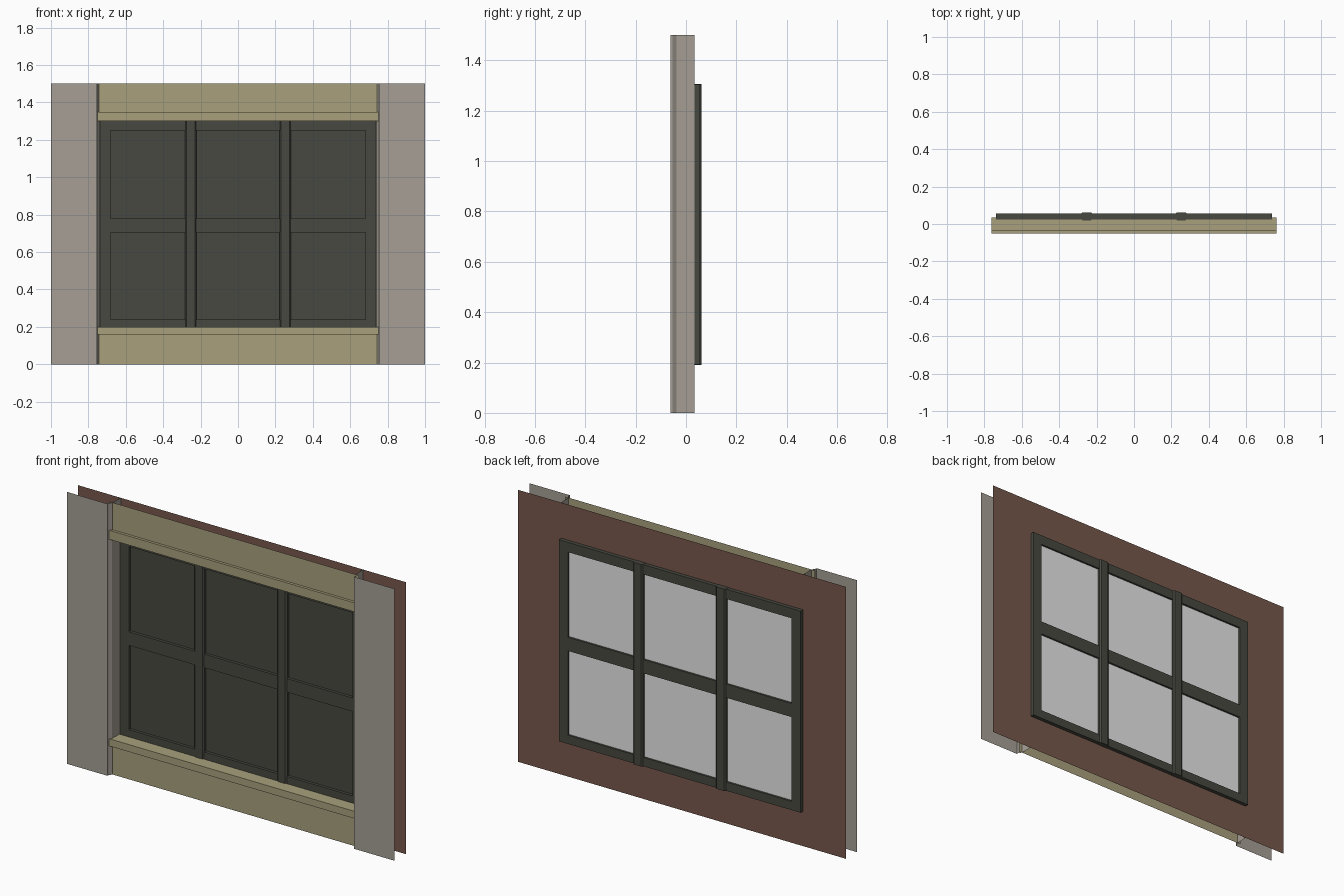
import bpy, bmesh
from mathutils import Vector

if "Cube" in bpy.data.objects:
    bpy.data.objects.remove(bpy.data.objects["Cube"])


def material(name, rgb):
    m = bpy.data.materials.new(name)
    lin = [(c / 255 / 12.92) if c < 10 else ((c / 255 + 0.055) / 1.055) ** 2.4 for c in rgb]
    m.diffuse_color = (*lin, 1)
    m.use_nodes = True
    m.node_tree.nodes["Principled BSDF"].inputs["Base Color"].default_value = m.diffuse_color
    return m


GREY = material("grey_plaster", (166, 159, 149))
CREAM = material("cream_trim", (168, 160, 124))
DARK = material("dark_frame", (72, 72, 65))
BROWN = material("brown_wall", (119, 88, 77))
GLASS = material("pale_glass", (232, 232, 232))


def finish(name, bm, *mats):
    me = bpy.data.meshes.new(name)
    bm.to_mesh(me)
    bm.free()
    ob = bpy.data.objects.new(name, me)
    bpy.context.collection.objects.link(ob)
    for m in mats:
        me.materials.append(m)
    return ob


def sheet(name, points, sweep, mat):
    """Open profile swept along a vector (normal = edge x sweep)."""
    bm = bmesh.new()
    a = [bm.verts.new(p) for p in points]
    b = [bm.verts.new(Vector(p) + Vector(sweep)) for p in points]
    for i in range(len(a) - 1):
        bm.faces.new((a[i], a[i + 1], b[i + 1], b[i]))
    return finish(name, bm, mat)


def plate(name, xs, zs, holes, y, depth, mat):
    """Grid of cells facing +y with some left open; given depth toward -y."""
    bm = bmesh.new()
    v = [[bm.verts.new((x, y, z)) for z in zs] for x in xs]
    for i in range(len(xs) - 1):
        for j in range(len(zs) - 1):
            if (i, j) not in holes:
                bm.faces.new((v[i][j], v[i][j + 1], v[i + 1][j + 1], v[i + 1][j]))
    if depth:
        ext = bmesh.ops.extrude_face_region(bm, geom=bm.faces[:], use_keep_orig=True)
        for e in ext["geom"]:
            if isinstance(e, bmesh.types.BMVert):
                e.co.y -= depth
        bmesh.ops.recalc_face_normals(bm, faces=bm.faces)
    return finish(name, bm, mat)


Y_FRONT, Y_WALL = -0.0625, 0.034

# Grey side panels with their returns into the opening
left = [(-1, Y_FRONT), (-0.753, Y_FRONT), (-0.753, -0.053), (-0.742, -0.037), (-0.739, Y_WALL)]
sheet("left_panel", [(x, y, 0) for x, y in left], (0, 0, 1.5), GREY)
sheet("right_panel", [(-x, y, 0) for x, y in reversed(left)], (0, 0, 1.5), GREY)

# Cream apron with sill, and header with soffit
HALF = 0.7625
sill = [(Y_WALL, 0.2), (-0.05, 0.2), (-0.05, 0.16), (-0.035, 0.16), (-0.035, 0)]
head = [(-0.035, 1.5), (-0.035, 1.35), (-0.05, 1.35), (-0.05, 1.3), (Y_WALL, 1.3)]
for name, prof in (("sill", sill), ("header", head)):
    sheet(name, [(-HALF, y, z) for y, z in prof], (2 * HALF, 0, 0), CREAM)

# Brown back wall with the window opening
plate("back_wall", (-1, -0.736, 0.736, 1), (0, 0.195, 1.303, 1.5), {(1, 1)}, Y_WALL, 0, BROWN)

# Window frame with middle rail
plate("window_frame", (-0.738, -0.683, 0.683, 0.738), (0.192, 0.24, 0.705, 0.78, 1.25, 1.304),
      {(1, 1), (1, 3)}, 0.055, 0.031, DARK)

# Mullions with chamfered front and back
for side, cx in (("left", -0.253), ("right", 0.253)):
    prof = [(-0.03, 0.026), (-0.022, 0.019), (0.022, 0.019), (0.03, 0.026),
            (0.03, 0.055), (0.022, 0.0625), (-0.022, 0.0625), (-0.03, 0.055)]
    bm = bmesh.new()
    f = bm.faces.new([bm.verts.new((cx + x, y, 0.191)) for x, y in prof])
    ext = bmesh.ops.extrude_face_region(bm, geom=[f], use_keep_orig=True)
    for e in ext["geom"]:
        if isinstance(e, bmesh.types.BMVert):
            e.co.z = 1.305
    bmesh.ops.recalc_face_normals(bm, faces=bm.faces)
    finish(side + "_mullion", bm, DARK)

# Panes: dark toward the front, pale toward the back
for name, z0, z1 in (("lower_panes", 0.24, 0.705), ("upper_panes", 0.78, 1.25)):
    ob = plate(name, (-0.683, 0.683), (z0, z1), set(), 0.044, 0.004, DARK)
    ob.data.materials.append(GLASS)
    for p in ob.data.polygons:
        p.material_index = 1 if p.normal.y > 0.5 else 0
